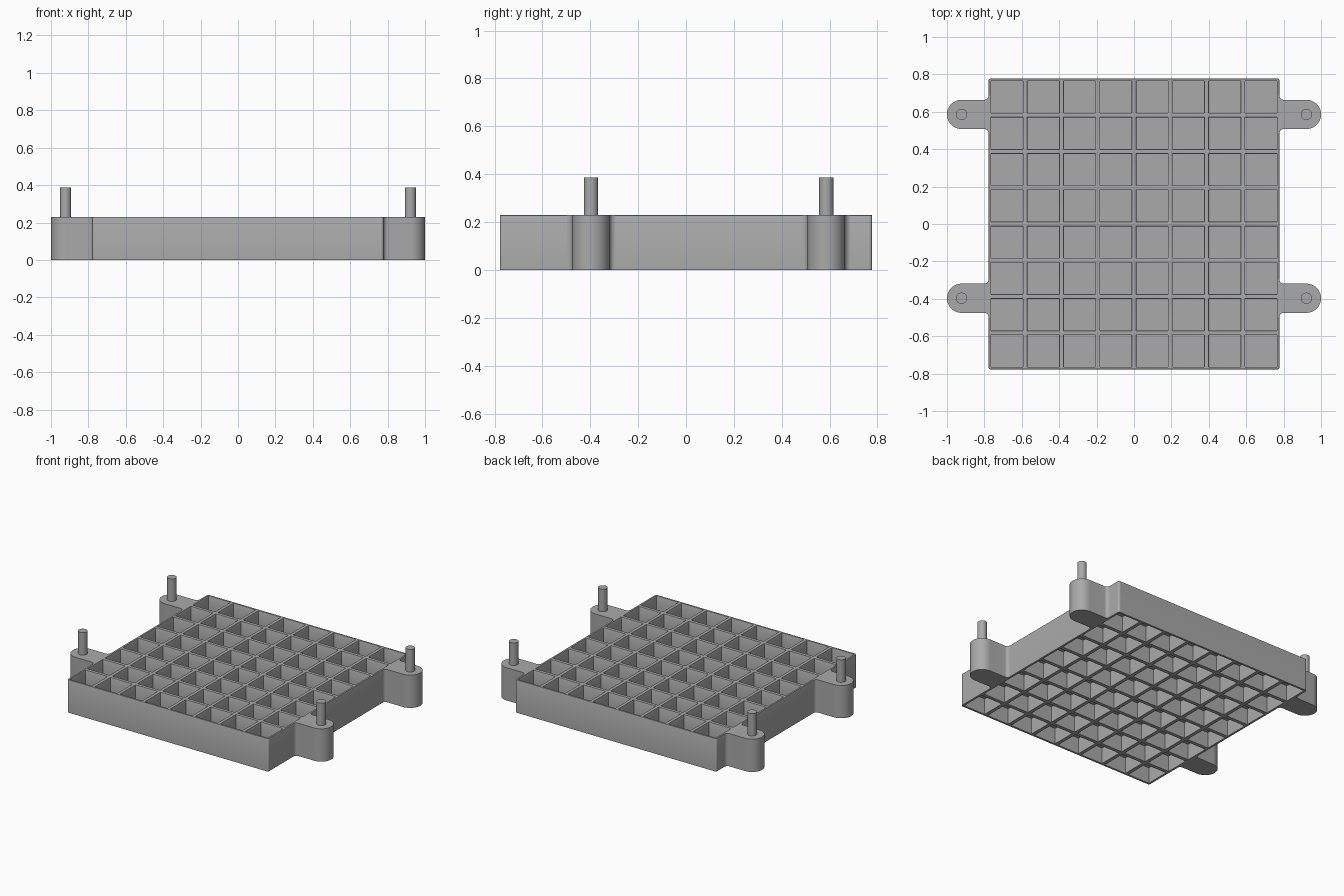
import bpy, bmesh, math

if "Cube" in bpy.data.objects:
    bpy.data.objects.remove(bpy.data.objects["Cube"])

H = 0.23            # body height
HALF = 0.778        # half width of the square tray
N = 8               # cells per side
CELL, RIB = 0.169, 0.025
FLOOR_LO, FLOOR_HI = 0.112, 0.12

grey = bpy.data.materials.new("warm_free_grey")
grey.name = "plain grey"
grey.diffuse_color = (0.4, 0.4, 0.4, 1)
grey.use_nodes = True
grey.node_tree.nodes["Principled BSDF"].inputs["Base Color"].default_value = grey.diffuse_color


def finish(bm, name):
    bmesh.ops.recalc_face_normals(bm, faces=bm.faces)
    mesh = bpy.data.meshes.new(name)
    bm.to_mesh(mesh)
    bm.free()
    mesh.materials.append(grey)
    obj = bpy.data.objects.new(name, mesh)
    bpy.context.collection.objects.link(obj)
    bpy.context.view_layer.objects.active = obj
    obj.select_set(True)
    bpy.ops.object.shade_smooth_by_angle(angle=math.radians(35))
    obj.select_set(False)
    return obj


# Grid tray: pockets open above and below a thin middle floor
def build_tray():
    bm = bmesh.new()
    pitch = CELL + RIB
    lines = [-HALF]
    for i in range(N):
        c = (i - (N - 1) / 2) * pitch
        lines += [c - CELL / 2, c + CELL / 2]
    lines.append(HALF)

    def quad(*pts):
        bm.faces.new([bm.verts.new(p) for p in pts])

    def wall(a, b, z0, z1):
        quad((*a, z0), (*b, z0), (*b, z1), (*a, z1))

    for i in range(len(lines) - 1):
        for j in range(len(lines) - 1):
            x0, x1, y0, y1 = lines[i], lines[i + 1], lines[j], lines[j + 1]
            ring = [(x0, y0), (x1, y0), (x1, y1), (x0, y1)]
            pocket = i % 2 == 1 and j % 2 == 1
            for rim, floor in ((H, FLOOR_HI), (0, FLOOR_LO)):
                quad(*[(*p, floor if pocket else rim) for p in ring])
                if pocket:
                    for k in range(4):
                        wall(ring[k], ring[(k + 1) % 4], floor, rim)
    for a, b in zip(lines, lines[1:]):
        for s in (-HALF, HALF):
            wall((a, s), (b, s), 0, H)
            wall((s, a), (s, b), 0, H)
    bmesh.ops.remove_doubles(bm, verts=bm.verts, dist=1e-5)
    bmesh.ops.recalc_face_normals(bm, faces=bm.faces)

    # Rounded upright corners, then eased upper rims
    corners = [e for e in bm.edges if all(
        abs(abs(v.co.x) - HALF) < 1e-4 and abs(abs(v.co.y) - HALF) < 1e-4
        for v in e.verts)]
    bmesh.ops.bevel(bm, geom=corners, offset=0.013, segments=4, profile=0.5,
                    affect='EDGES', clamp_overlap=True)
    rims = [e for e in bm.edges if len(e.link_faces) == 2
            and all(abs(v.co.z - H) < 1e-4 for v in e.verts)
            and e.calc_face_angle(0) > 1]
    bmesh.ops.bevel(bm, geom=rims, offset=0.005, segments=2, profile=0.5,
                    affect='EDGES', clamp_overlap=True)
    finish(bm, "grid_tray")


# Mounting lug: round-ended tab with flared root
def build_lug(side, y, name):
    r, cx, root, flare = 0.078, 0.922, 0.778, 0.022
    upper = [(0.768, r + flare)]
    for k in range(7):
        t = math.radians(90 * k / 6)
        upper.append((root + flare * (1 - math.cos(t)),
                      r + flare * (1 - math.sin(t))))
    arc = [(cx + r * math.cos(t), r * math.sin(t))
           for t in (math.radians(90 - 180 * k / 32) for k in range(33))]
    outline = upper + arc + [(px, -py) for px, py in reversed(upper)]
    bm = bmesh.new()
    base = bm.faces.new([bm.verts.new((side * px, y + py, 0)) for px, py in outline])
    top = bmesh.ops.extrude_face_region(bm, geom=[base], use_keep_orig=True)["geom"]
    bmesh.ops.translate(bm, vec=(0, 0, H - 0.001),
                        verts=[g for g in top if isinstance(g, bmesh.types.BMVert)])
    finish(bm, name)


# Locating pin standing on a lug
def build_pin(side, y, name):
    z0, z1 = H - 0.02, 0.386
    bm = bmesh.new()
    bmesh.ops.create_cone(bm, cap_ends=True, segments=32, radius1=0.03,
                          radius2=0.03, depth=z1 - z0)
    bmesh.ops.translate(bm, vec=(side * 0.922, y, (z0 + z1) / 2), verts=bm.verts)
    finish(bm, name)


build_tray()
for side, sname in ((-1, "left"), (1, "right")):
    for y, yname in ((0.586, "back"), (-0.397, "front")):
        build_lug(side, y, f"{yname}_{sname}_lug")
        build_pin(side, y, f"{yname}_{sname}_pin")
